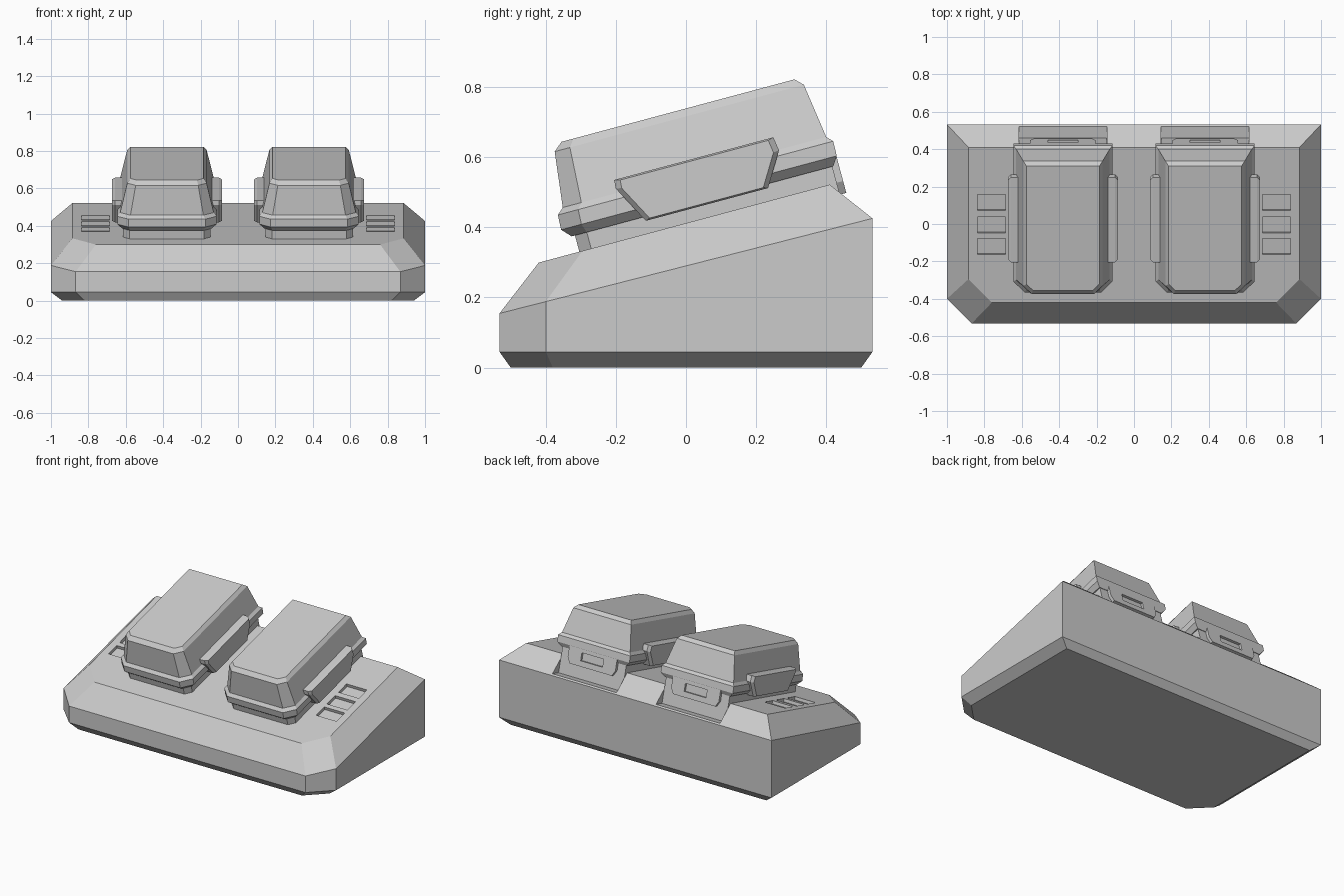
import bpy, bmesh, math
from mathutils import Matrix, Vector

if "Cube" in bpy.data.objects:
    bpy.data.objects.remove(bpy.data.objects["Cube"])

TILT = math.radians(15)
SLOPE = math.tan(TILT)
DECK = 0.412                      # deck height at y = 0


def tilted(x):
    """Frame lying on the sloping deck, centred at x."""
    return Matrix.Translation((x, 0, DECK)) @ Matrix.Rotation(TILT, 4, 'X')


def loft(name, rings, matrix=Matrix()):
    """Skin a stack of equal-length point rings and cap both ends."""
    bm = bmesh.new()
    vs = [[bm.verts.new(matrix @ Vector(p)) for p in r] for r in rings]
    n = len(rings[0])
    for a, b in zip(vs, vs[1:]):
        for i in range(n):
            j = (i + 1) % n
            bm.faces.new((a[i], a[j], b[j], b[i]))
    bm.faces.new(vs[0][::-1])
    bm.faces.new(vs[-1])
    bmesh.ops.recalc_face_normals(bm, faces=bm.faces)
    me = bpy.data.meshes.new(name)
    bm.to_mesh(me)
    bm.free()
    ob = bpy.data.objects.new(name, me)
    bpy.context.collection.objects.link(ob)
    return ob


def ring(hx, y0, y1, c, z, slope=0.0):
    """Rectangle with chamfered front corners, optionally on a slope."""
    pts = [(-hx + c, y0), (hx - c, y0), (hx, y0 + c), (hx, y1), (-hx, y1), (-hx, y0 + c)]
    return [(x, y, z + slope * y) for x, y in pts]


def cut(target, boxes):
    """Subtract boxes given as (matrix, low corner, high corner)."""
    bm = bmesh.new()
    for m, lo, hi in boxes:
        lo, hi = Vector(lo), Vector(hi)
        size = Matrix.Diagonal((*(hi - lo), 1))
        bmesh.ops.create_cube(bm, size=1, matrix=m @ Matrix.Translation((lo + hi) / 2) @ size)
    me = bpy.data.meshes.new("cutter")
    bm.to_mesh(me)
    bm.free()
    cutter = bpy.data.objects.new("cutter", me)
    cutter.hide_render = True
    bpy.context.collection.objects.link(cutter)
    mod = target.modifiers.new("cut", 'BOOLEAN')
    mod.operation, mod.solver, mod.object = 'DIFFERENCE', 'EXACT', cutter
    bpy.context.view_layer.objects.active = target
    bpy.ops.object.modifier_apply(modifier=mod.name)
    bpy.data.objects.remove(cutter)


# Wedge-shaped console base
base = loft("console_base", [
    ring(0.94, -0.50, 0.50, 0.12, 0),
    ring(1.0, -0.532, 0.532, 0.132, 0.045),
    ring(1.0, -0.532, 0.532, 0.132, 0.29, 0.2547),
    ring(0.885, -0.42, 0.41, 0.125, DECK, SLOPE)])

# Rear pockets for the pods and three recessed keys on each side
boxes = [(tilted(s * 0.38), (-0.235, 0.2, -0.115), (0.235, 0.7, 0.3)) for s in (-1, 1)]
for s in (-1, 1):
    for y in (-0.124, -0.005, 0.119):
        boxes.append((tilted(s * 0.762), (-0.075, y - 0.044, -0.02), (0.075, y + 0.044, 0.1)))
cut(base, boxes)

for side, s in (("left", -1), ("right", 1)):
    m = tilted(s * 0.38)

    # Pod: foot, flange and tapering hood
    loft(side + "_pod", [
        ring(0.234, -0.315, 0.445, 0.035, -0.118),
        ring(0.234, -0.315, 0.445, 0.035, 0.048),
        ring(0.240, -0.325, 0.448, 0.045, 0.048),
        ring(0.265, -0.349, 0.465, 0.06, 0.074),
        ring(0.265, -0.347, 0.466, 0.06, 0.117),
        ring(0.250, -0.328, 0.450, 0.055, 0.134),
        ring(0.212, -0.309, 0.427, 0.045, 0.294),
        ring(0.195, -0.283, 0.405, 0.035, 0.316)], m)

    # Rear latch plate with a recessed window
    plate = [(-0.175, 0.08), (0.175, 0.08), (0.175, 0.0), (0.155, -0.035),
             (-0.155, -0.035), (-0.175, 0.0)]
    latch = loft(side + "_latch", [[(x, u, w) for x, w in plate] for u in (0.43, 0.464)], m)
    cut(latch, [(m, (-0.08, 0.449, 0.0), (0.08, 0.5, 0.05))])

    # Side grips with chamfered rims
    grip = [(-0.166, 0.172), (0.304, 0.172), (0.310, 0.132), (0.252, 0.036),
            (-0.109, 0.036), (-0.168, 0.147)]
    for g, k in (("left", -1), ("right", 1)):
        loft(f"{side}_pod_{g}_grip", [
            [(k * x, 0.07 + (u - 0.07) * f, 0.105 + (w - 0.105) * f) for u, w in grip]
            for x, f in ((0.225, 1), (0.278, 1), (0.294, 0.93))], m)
